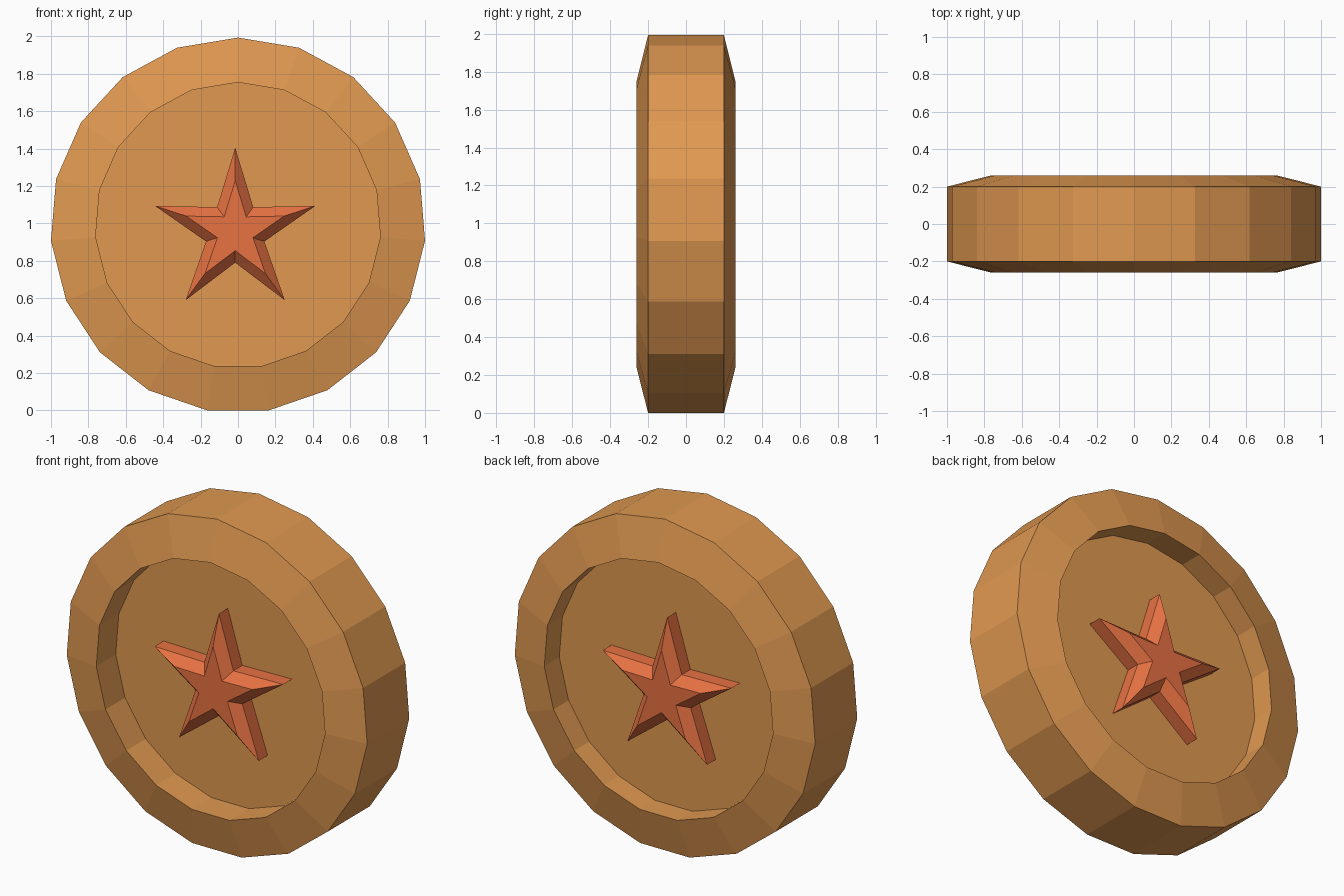
import bpy, bmesh, math

if "Cube" in bpy.data.objects:
    bpy.data.objects.remove(bpy.data.objects["Cube"])

CENTRE_Z = 0.99
STAR_Z = 0.954
STAR_X = -0.015


def material(name, color):
    m = bpy.data.materials.new(name)
    m.diffuse_color = color
    m.use_nodes = True
    m.node_tree.nodes["Principled BSDF"].inputs["Base Color"].default_value = m.diffuse_color
    return m


def ring(n, radii, y, cx, cz):
    """Points around the y axis, first one at the top; radii alternate."""
    pts = []
    for i in range(n):
        a = 2 * math.pi * i / n
        r = radii[i % len(radii)]
        pts.append((cx + r * math.sin(a), y, cz + r * math.cos(a)))
    return pts


def loft(name, rings, mat):
    """Join successive rings with quads and cap both ends."""
    bm = bmesh.new()
    loops = [[bm.verts.new(p) for p in r] for r in rings]
    n = len(loops[0])
    for a, b in zip(loops, loops[1:]):
        for i in range(n):
            j = (i + 1) % n
            bm.faces.new((a[i], a[j], b[j], b[i]))
    bm.faces.new(loops[0])
    bm.faces.new(loops[-1])
    bmesh.ops.recalc_face_normals(bm, faces=bm.faces)
    me = bpy.data.meshes.new(name)
    bm.to_mesh(me)
    bm.free()
    me.materials.append(mat)
    ob = bpy.data.objects.new(name, me)
    bpy.context.collection.objects.link(ob)
    return ob


bronze = material("bronze", (0.75, 0.318, 0.082, 1))
copper = material("copper", (0.80, 0.168, 0.055, 1))

# 19-sided coin: recessed floor, bevelled rim and edge on each side
profile = [(0.764, -0.075), (0.764, -0.26), (1.0034, -0.2),
           (1.0034, 0.2), (0.764, 0.26), (0.764, 0.117)]
loft("coin_body", [ring(19, [r], y, 0, CENTRE_Z) for r, y in profile], bronze)

# Star reliefs: straight wall, then a bevel up to a smaller star face
for name, side, base, wall, top in (("front_star", -1, 0.07, 0.16, 0.215),
                                    ("back_star", 1, 0.112, 0.2, 0.255)):
    levels = [(1, base), (1, wall), (0.61, top)]
    loft(name, [ring(10, [0.4505 * s, 0.164 * s], side * y, STAR_X, STAR_Z)
                for s, y in levels], copper)
